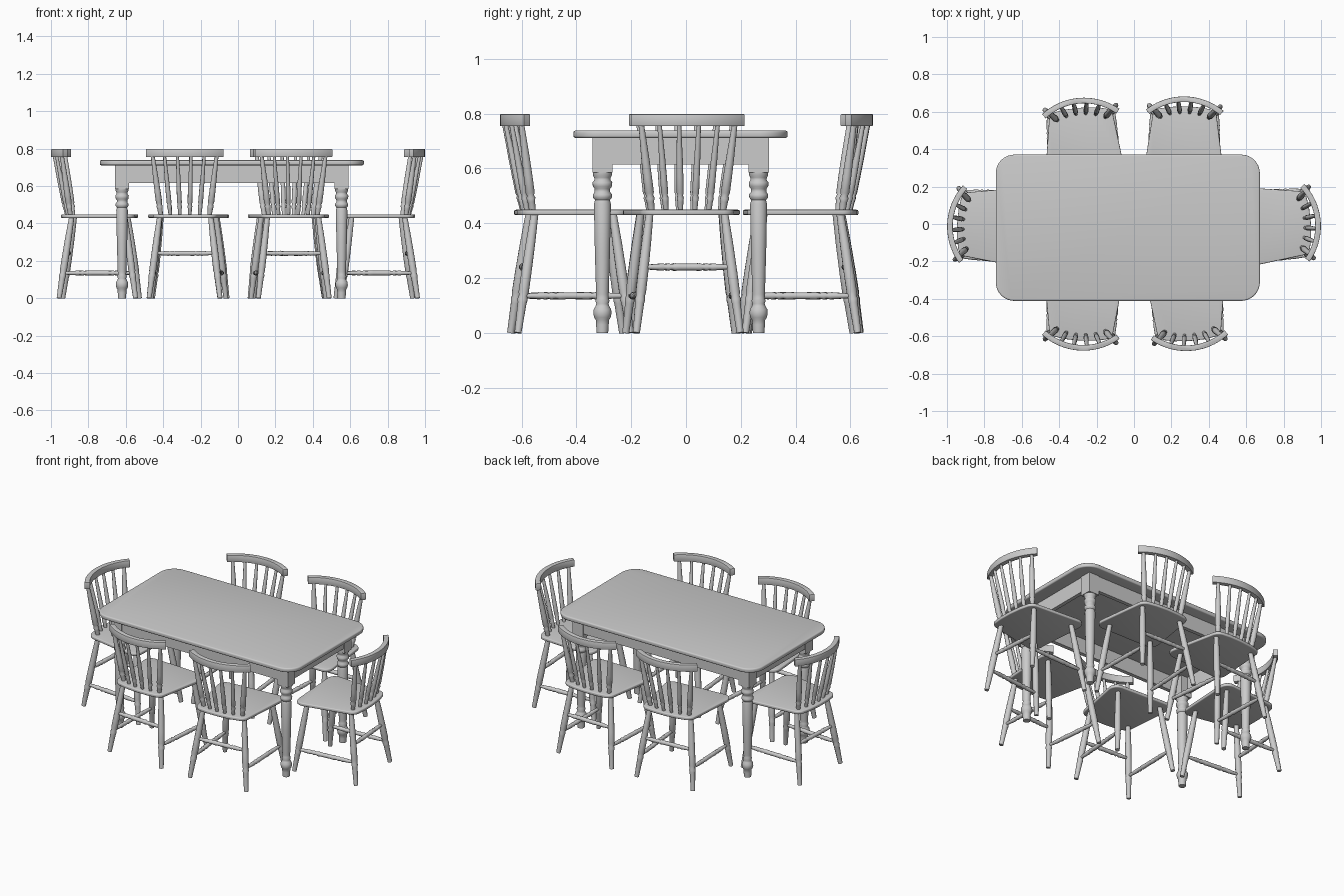
import bpy, bmesh
from math import sin, cos, pi, radians
from mathutils import Vector, Matrix

if "Cube" in bpy.data.objects:
    bpy.data.objects.remove(bpy.data.objects["Cube"])


def finish(bm, name, angle=35):
    bmesh.ops.recalc_face_normals(bm, faces=bm.faces)
    me = bpy.data.meshes.new(name)
    bm.to_mesh(me)
    bm.free()
    me.shade_smooth()
    me.set_sharp_from_angle(angle=radians(angle))
    return me


def place(me, name, matrix=Matrix()):
    ob = bpy.data.objects.new(name, me)
    bpy.context.collection.objects.link(ob)
    ob.matrix_world = matrix
    return ob


def turned(name, p0, p1, profile, segs=14):
    """Lathe a (fraction along, radius) profile between two points."""
    p0, p1 = Vector(p0), Vector(p1)
    rot = (p1 - p0).to_track_quat('Z', 'Y')
    bm = bmesh.new()
    rings = []
    for t, r in profile:
        c = p0.lerp(p1, t)
        rings.append([bm.verts.new(c + rot @ Vector((r * cos(2 * pi * i / segs),
                                                     r * sin(2 * pi * i / segs), 0)))
                      for i in range(segs)])
    for a, b in zip(rings, rings[1:]):
        for i in range(segs):
            j = (i + 1) % segs
            bm.faces.new((a[i], a[j], b[j], b[i]))
    bm.faces.new(rings[0])
    bm.faces.new(rings[-1])
    return finish(bm, name, 50)


def rounded(corners, steps=8):
    """Round each (x, y, radius) corner of an outline."""
    out = []
    n = len(corners)
    for i, (x, y, r) in enumerate(corners):
        p = Vector((x, y))
        a = p + (Vector(corners[i - 1][:2]) - p).normalized() * r
        b = p + (Vector(corners[(i + 1) % n][:2]) - p).normalized() * r
        if r == 0:
            out.append(p)
            continue
        w = 0.72   # weight giving a near-circular corner
        for k in range(steps + 1):
            t = k / steps
            q0, q1, q2 = (1 - t) ** 2, 2 * w * t * (1 - t), t * t
            out.append((a * q0 + p * q1 + b * q2) / (q0 + q1 + q2))
    return out


def slab(name, outline, z0, z1, bevel=0.0, segs=3):
    bm = bmesh.new()
    face = bm.faces.new([bm.verts.new((x, y, z0)) for x, y in outline])
    ext = bmesh.ops.extrude_face_region(bm, geom=[face])
    bmesh.ops.translate(bm, vec=(0, 0, z1 - z0),
                        verts=[g for g in ext['geom'] if isinstance(g, bmesh.types.BMVert)])
    if bevel:
        rim = [e for e in bm.edges if abs(e.verts[0].co.z - e.verts[1].co.z) < 1e-6]
        bmesh.ops.bevel(bm, geom=rim, offset=bevel, segments=segs,
                        profile=0.5, affect='EDGES')
    return finish(bm, name)


def box(name, cx, cy, hx, hy, z0, z1, bevel=0.0):
    return slab(name, [(cx - hx, cy - hy), (cx + hx, cy - hy),
                       (cx + hx, cy + hy), (cx - hx, cy + hy)], z0, z1, bevel, 1)


# ---- Table ----
TX, TY = -0.033, -0.02
table = Matrix.Translation((TX, TY, 0))
hx, hy, lx, ly = 0.706, 0.391, 0.587, 0.285
place(slab("table_top", rounded([(-hx, -hy, .1), (hx, -hy, .1), (hx, hy, .1), (-hx, hy, .1)]),
           0.711, 0.738, 0.008), "table_top", table)

leg_profile = [(0, .021), (.05, .023), (.08, .024), (.095, .03), (.12, .033), (.145, .032),
               (.165, .025), (.18, .022), (.2, .026), (.215, .022), (.24, .023), (.5, .0275),
               (.8, .031), (.825, .027), (.84, .034), (.86, .035), (.875, .028), (.895, .028),
               (.91, .035), (.935, .036), (.95, .029), (.965, .03), (.98, .035), (1, .035)]
for sx in (-1, 1):
    for sy in (-1, 1):
        x, y = sx * lx, sy * ly
        place(turned("table_leg", (x, y, 0), (x, y, .587), leg_profile, 24), "table_leg", table)
        place(box("leg_block", x, y, .037, .037, .585, .711), "leg_block", table)

# Aprons between the leg blocks
for s in (-1, 1):
    place(box("long_apron", 0, s * (ly + .02), lx - .03, .012, .615, .711), "long_apron", table)
    place(box("short_apron", s * (lx + .02), 0, .012, ly - .03, .615, .711), "short_apron", table)

# ---- Chair parts, local space: sitter faces +y ----
parts = []
seat_corners = [(.221, .2, .06), (-.221, .2, .06), (-.167, -.185, .035),
                (-.08, -.2, 0), (0, -.204, 0), (.08, -.2, 0), (.167, -.185, .035)]
parts.append(slab("seat", rounded(seat_corners, 6), .429, .449, .006))

# Curved top rail
R, CY, A = .33, .073, radians(39)
arc = [-A + 2 * A * i / 20 for i in range(21)]
rail = [(R * sin(a), CY - R * cos(a)) for a in arc]
rail += [((R - .03) * sin(a), CY - (R - .03) * cos(a)) for a in reversed(arc)]
parts.append(slab("top_rail", rail, .754, .798, .003, 2))

# Back spindles fanning upward
spindle = [(0, .009), (.12, .011), (.16, .013), (.19, .010), (.22, .013), (.4, .0125),
           (.6, .0115), (.8, .0095), (1, .008)]
post = [(0, .012), (.12, .014), (.16, .017), (.19, .013), (.22, .017), (.4, .0165),
        (.6, .015), (.8, .0125), (1, .010)]
for i in range(6):
    u = (i - 2.5) / 2.5
    a = radians(33) * u
    top = ((R - .015) * sin(a), CY - (R - .015) * cos(a), .765)
    low = (.13 * u, -.172 + .025 * u * u, .44)
    parts.append(turned("back_spindle", low, top, post if abs(u) == 1 else spindle, 12))

# Splayed legs
leg = [(0, .013), (.25, .0165), (.28, .019), (.31, .016), (.34, .019), (.5, .019),
       (.75, .0175), (1, .014)]
feet = {}
for s in (-1, 1):
    for key, foot, head in (("front_leg", (s * .2, .205, 0), (s * .15, .145, .435)),
                            ("rear_leg", (s * .19, -.205, 0), (s * .137, -.14, .435))):
        parts.append(turned(key, foot, head, leg, 12))
        feet[key, s] = (Vector(foot), Vector(head))

# Turned stretchers with beads
half = [(0, .008), (.1, .010), (.22, .013), (.25, .010), (.28, .014), (.32, .010),
        (.36, .014), (.42, .0125)]
bar = half + [(1 - t, r) for t, r in reversed(half)]


def on_leg(key, s, z):
    foot, head = feet[key, s]
    return foot.lerp(head, z / .435)


for s in (-1, 1):
    parts.append(turned("side_stretcher", on_leg("rear_leg", s, .135),
                        on_leg("front_leg", s, .135), bar, 12))
parts.append(turned("rear_stretcher", on_leg("rear_leg", -1, .24),
                    on_leg("rear_leg", 1, .24), bar, 12))

# ---- Six chairs around the table: x, y, turn in degrees ----
for x, y, turn in ((-.275, -.42, -3), (.284, -.422, 4), (-.272, .418, 184),
                   (.268, .425, 179), (-.742, -.01, -93), (.742, -.006, 94)):
    m = Matrix.Translation((x, y, 0)) @ Matrix.Rotation(radians(turn), 4, 'Z')
    for me in parts:
        place(me, "chair_" + me.name.split('.')[0], m)
